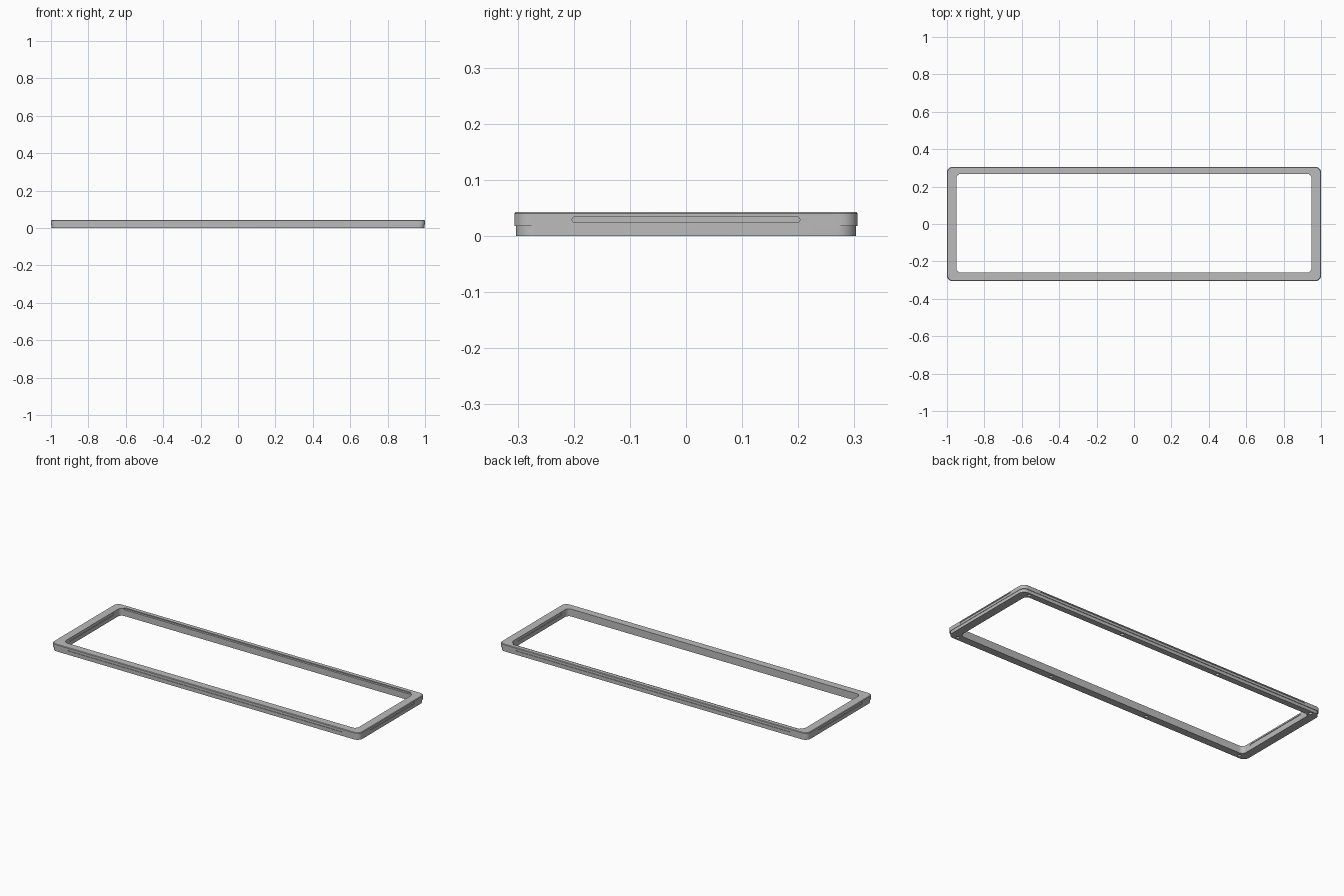
import bpy, bmesh, math

if "Cube" in bpy.data.objects:
    bpy.data.objects.remove(bpy.data.objects["Cube"])

gray = bpy.data.materials.new("light gray")
gray.diffuse_color = (0.5, 0.5, 0.5, 1)
gray.use_nodes = True
gray.node_tree.nodes["Principled BSDF"].inputs["Base Color"].default_value = gray.diffuse_color


def rounded(hx, y0, y1, r, n=8):
    """Points of a rounded rectangle, counter-clockwise."""
    pts = []
    for k, (cx, cy) in enumerate([(hx - r, y1 - r), (-hx + r, y1 - r),
                                  (-hx + r, y0 + r), (hx - r, y0 + r)]):
        for i in range(n + 1):
            a = math.pi / 2 * (k + i / n)
            pts.append((cx + r * math.cos(a), cy + r * math.sin(a)))
    return pts


def mesh_object(name, bm):
    bmesh.ops.recalc_face_normals(bm, faces=bm.faces)
    me = bpy.data.meshes.new(name)
    bm.to_mesh(me)
    bm.free()
    me.materials.append(gray)
    ob = bpy.data.objects.new(name, me)
    bpy.context.collection.objects.link(ob)
    return ob


def loft(name, loops, closed=False):
    """Bridge equal point loops; either cap the ends or join last to first."""
    bm = bmesh.new()
    rings = [[bm.verts.new(p) for p in loop] for loop in loops]
    pairs = list(zip(rings, rings[1:]))
    if closed:
        pairs.append((rings[-1], rings[0]))
    else:
        bm.faces.new(rings[0])
        bm.faces.new(rings[-1])
    for a, b in pairs:
        for i in range(len(a)):
            j = (i + 1) % len(a)
            bm.faces.new((a[i], a[j], b[j], b[i]))
    return mesh_object(name, bm)


# Frame cross-section: half width, front y, back y, corner radius, height
section = [(0.998, -0.303, 0.303, 0.034, 0.0),
           (0.998, -0.303, 0.303, 0.034, 0.018),
           (1.0, -0.306, 0.306, 0.03, 0.018),
           (1.0, -0.306, 0.306, 0.03, 0.040),
           (0.997, -0.303, 0.303, 0.03, 0.043),
           (0.95, -0.26, 0.268, 0.025, 0.043),
           (0.95, -0.26, 0.268, 0.025, 0.0)]
frame = loft("frame", [[(x, y, z) for x, y in rounded(hx, y0, y1, r)]
                       for hx, y0, y1, r, z in section], closed=True)

cutters = []


def slot(name, half_len, at, axis, depth=0.003):
    """Pill-shaped groove cutter on a vertical wall."""
    pill = rounded(half_len, 0.024, 0.034, 0.0049, 5)
    loops = []
    for d in (at - depth, at + depth):
        loops.append([(u, d, z) if axis == "y" else (d, u, z) for u, z in pill])
    cutters.append(loft(name, loops))


# Grooves around the outside and on the inner end walls
for s in (-1, 1):
    slot("long_groove_cutter", 0.89, s * 0.306, "y")
    slot("end_groove_cutter", 0.203, s * 1.0, "x")
    slot("inner_groove_cutter", 0.203, s * 0.95, "x")

# Blind screw holes in the underside
for x in (-0.945, -0.32, 0.32, 0.945):
    for y in (-0.284, 0.286):
        ring = [(x + 0.010 * math.cos(i * math.pi / 8),
                 y + 0.010 * math.sin(i * math.pi / 8)) for i in range(16)]
        cutters.append(loft("hole_cutter", [[(a, b, z) for a, b in ring]
                                            for z in (-0.01, 0.02)]))

# Narrow ledge along the inner top edge of the back rail
ledge = [(-0.93, 0.25), (0.93, 0.25), (0.93, 0.280), (-0.93, 0.280)]
cutters.append(loft("ledge_cutter", [[(a, b, z) for a, b in ledge]
                                     for z in (0.037, 0.06)]))

bpy.context.view_layer.objects.active = frame
frame.select_set(True)
for c in cutters:
    m = frame.modifiers.new("cut", "BOOLEAN")
    m.operation = "DIFFERENCE"
    m.solver = "EXACT"
    m.object = c
    bpy.ops.object.modifier_apply(modifier=m.name)
for c in cutters:
    bpy.data.objects.remove(c, do_unlink=True)
bpy.ops.object.shade_smooth_by_angle(angle=math.radians(30))
